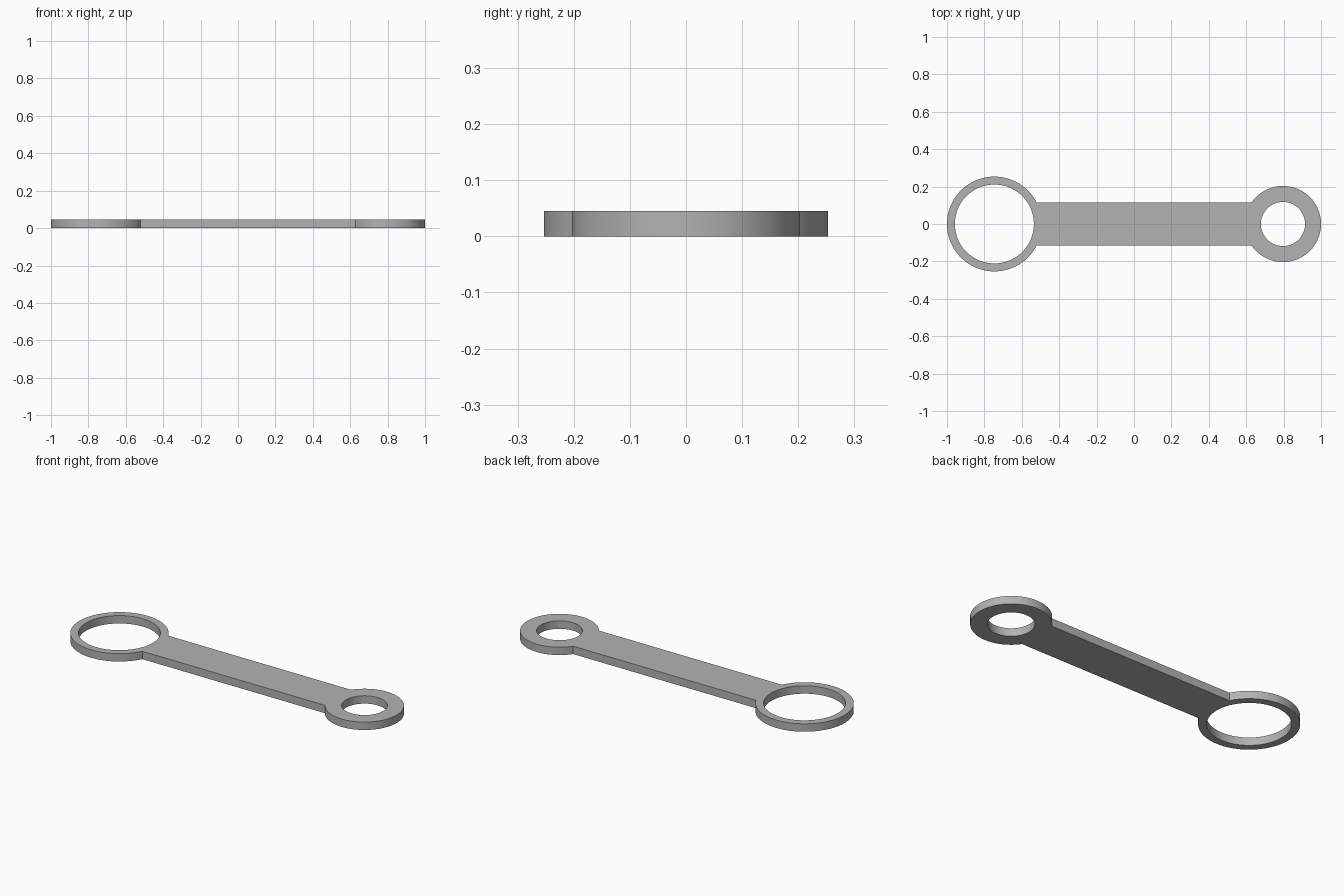
import bpy
import bmesh
from math import asin, cos, sin, pi, radians

if "Cube" in bpy.data.objects:
    bpy.data.objects.remove(bpy.data.objects["Cube"], do_unlink=True)

THICKNESS = 0.045
BAR_HALF_WIDTH = 0.116

steel = bpy.data.materials.new("grey_metal")
steel.use_nodes = True
steel.diffuse_color = (0.45, 0.45, 0.45, 1)
steel.node_tree.nodes["Principled BSDF"].inputs["Base Color"].default_value = (0.45, 0.45, 0.45, 1)

bm = bmesh.new()


def flat_ring(centre_x, outer, inner, facing, joint_steps=12, free_steps=72):
    """Flat ring of quads; returns its outer vertices where the bar joins."""
    half = asin(BAR_HALF_WIDTH / outer)
    angles = [-half + 2 * half * i / joint_steps for i in range(joint_steps)]
    angles += [half + (2 * pi - 2 * half) * i / free_steps for i in range(free_steps)]

    def circle(radius):
        return [bm.verts.new((centre_x + facing * radius * cos(a), facing * radius * sin(a), 0))
                for a in angles]

    rim, hole = circle(outer), circle(inner)
    for i in range(len(angles)):
        j = (i + 1) % len(angles)
        bm.faces.new((rim[i], rim[j], hole[j], hole[i]))
    return rim[:joint_steps + 1]


# Large thin ring, small thick ring, and the bar filling the gap between them
large_joint = flat_ring(-0.7465, 0.2535, 0.211, 1)
small_joint = flat_ring(0.7965, 0.2035, 0.118, -1)
bm.faces.new(large_joint[::-1] + small_joint[::-1])

# Thicken the flat sheet into a solid
sheet = bm.faces[:]
solid = bmesh.ops.extrude_face_region(bm, geom=sheet, use_keep_orig=True)
bmesh.ops.translate(bm, vec=(0, 0, THICKNESS),
                    verts=[v for v in solid["geom"] if isinstance(v, bmesh.types.BMVert)])
bmesh.ops.recalc_face_normals(bm, faces=bm.faces[:])

mesh = bpy.data.meshes.new("link_arm")
bm.to_mesh(mesh)
bm.free()
mesh.materials.append(steel)
link_arm = bpy.data.objects.new("link_arm", mesh)
bpy.context.collection.objects.link(link_arm)

# Smooth round walls, crisp edges
bpy.context.view_layer.objects.active = link_arm
link_arm.select_set(True)
bpy.ops.object.shade_smooth_by_angle(angle=radians(30))
